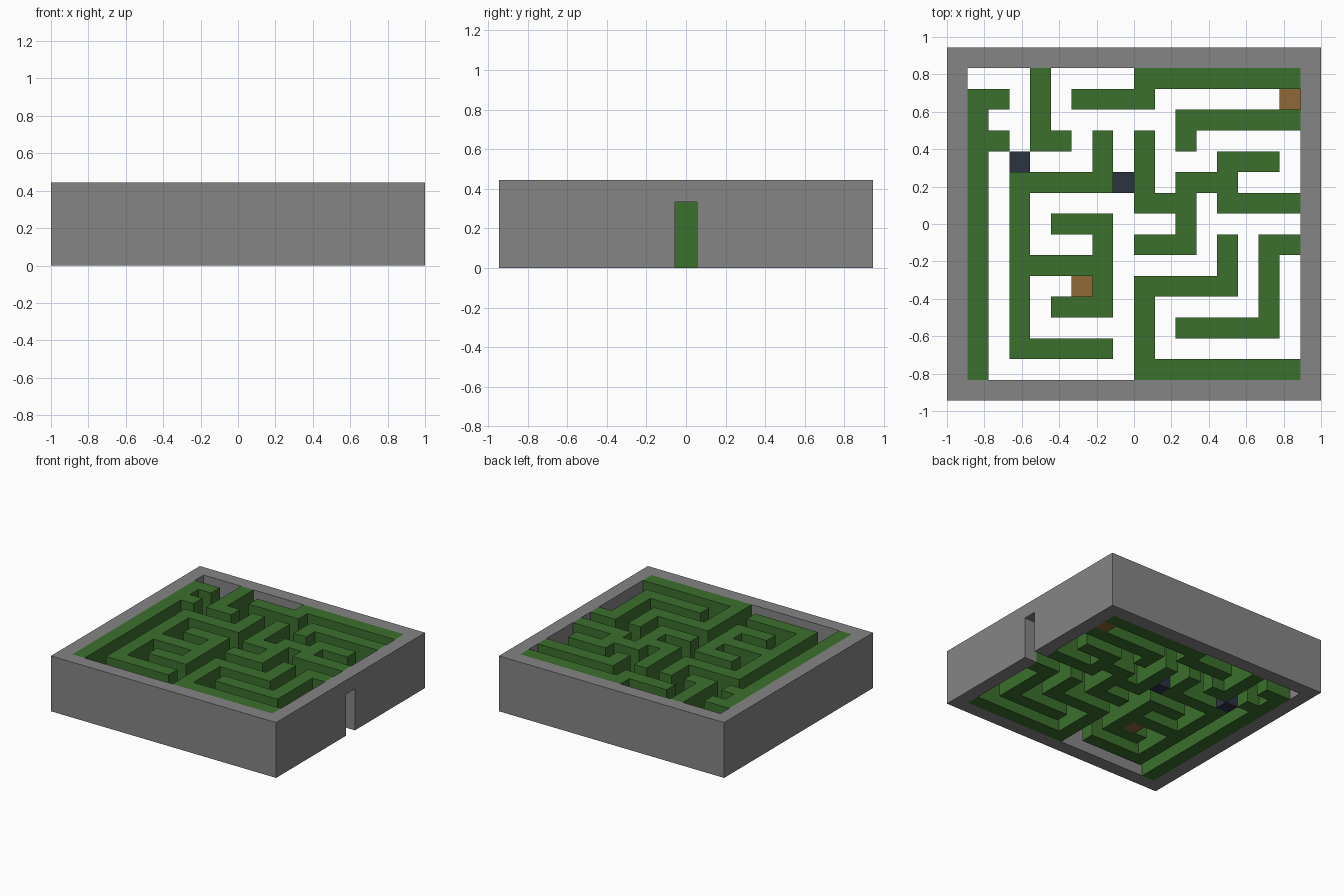
import bpy
import bmesh

if "Cube" in bpy.data.objects:
    bpy.data.objects.remove(bpy.data.objects["Cube"])

CELL = 1 / 9
COLS, ROWS = 16, 15
HALF_X, HALF_Y = COLS * CELL / 2, ROWS * CELL / 2
HEIGHT = 4 * CELL

# Plan seen from above, back row first: # hedge, B wooden box, D dark box
PLAN = [
    "...#....########",
    "##.#.####......B",
    "#..#......######",
    "##.##.#.#.#.....",
    "#.D...#.#...###.",
    "#.#####D#.###...",
    "#.#.....###.####",
    "#.#.###...#.....",
    "#.#...#.###.#.##",
    "#.#####.....#.#.",
    "#.#..B#.#####.#.",
    "#.#.###.#.....#.",
    "#.#.....#.#####.",
    "#.#####.#.......",
    "#.......########",
]


def material(name, colour):
    mat = bpy.data.materials.new(name)
    mat.use_nodes = True
    mat.diffuse_color = (*colour, 1)
    mat.node_tree.nodes["Principled BSDF"].inputs["Base Color"].default_value = (*colour, 1)
    return mat


STONE = material("stone grey", (0.235, 0.235, 0.235))
LEAF = material("hedge green", (0.045, 0.162, 0.026))
WOOD = material("wood brown", (0.28, 0.14, 0.036))
DARK = material("slate blue", (0.024, 0.033, 0.055))


def add_object(name, bm, mat):
    bmesh.ops.recalc_face_normals(bm, faces=bm.faces)
    mesh = bpy.data.meshes.new(name)
    bm.to_mesh(mesh)
    bm.free()
    mesh.materials.append(mat)
    obj = bpy.data.objects.new(name, mesh)
    bpy.context.collection.objects.link(obj)
    return obj


def box(name, low, high, mat):
    bm = bmesh.new()
    bmesh.ops.create_cube(bm, size=1)
    for v in bm.verts:
        v.co = [high[i] if v.co[i] > 0 else low[i] for i in range(3)]
    return add_object(name, bm, mat)


def cells(mark):
    return [(c, r) for r, row in enumerate(PLAN) for c, ch in enumerate(row) if ch == mark]


def corner(c, r):
    return (c * CELL - HALF_X, HALF_Y - r * CELL, 0)


# Outer wall: a block hollowed out, with a doorway through its left side
wall = box("outer_wall", (-HALF_X - CELL, -HALF_Y - CELL, 0),
           (HALF_X + CELL, HALF_Y + CELL, HEIGHT), STONE)
cutters = [
    box("courtyard_cutter", (-HALF_X, -HALF_Y, -1), (HALF_X, HALF_Y, 1), STONE),
    box("doorway_cutter", (HALF_X - CELL, -CELL / 2, -1),
        (HALF_X + 2 * CELL, CELL / 2, 3 * CELL), STONE),
]
bpy.context.view_layer.objects.active = wall
for cutter in cutters:
    mod = wall.modifiers.new(cutter.name, "BOOLEAN")
    mod.operation = "DIFFERENCE"
    mod.solver = "EXACT"
    mod.object = cutter
    bpy.ops.object.modifier_apply(modifier=mod.name)
for cutter in cutters:
    bpy.data.objects.remove(cutter)

# Hedges: plan cells joined into one footprint and raised
bm = bmesh.new()
grid = {}
for c, r in cells("#"):
    keys = [(c, r + 1), (c + 1, r + 1), (c + 1, r), (c, r)]
    for key in keys:
        if key not in grid:
            grid[key] = bm.verts.new(corner(*key))
    bm.faces.new([grid[key] for key in keys])
raised = bmesh.ops.extrude_face_region(bm, geom=bm.faces[:], use_keep_orig=True)
for item in raised["geom"]:
    if isinstance(item, bmesh.types.BMVert):
        item.co.z = HEIGHT
bmesh.ops.recalc_face_normals(bm, faces=bm.faces)
bmesh.ops.dissolve_limit(bm, angle_limit=0.01, verts=bm.verts, edges=bm.edges)
add_object("hedges", bm, LEAF)

# Low boxes standing in the paths
for name, mark, mat in (("wooden_box", "B", WOOD), ("dark_box", "D", DARK)):
    for number, (c, r) in enumerate(cells(mark), 1):
        x, y, _ = corner(c, r)
        box(f"{name}_{number}", (x, y - CELL, 0), (x + CELL, y, CELL), mat)
